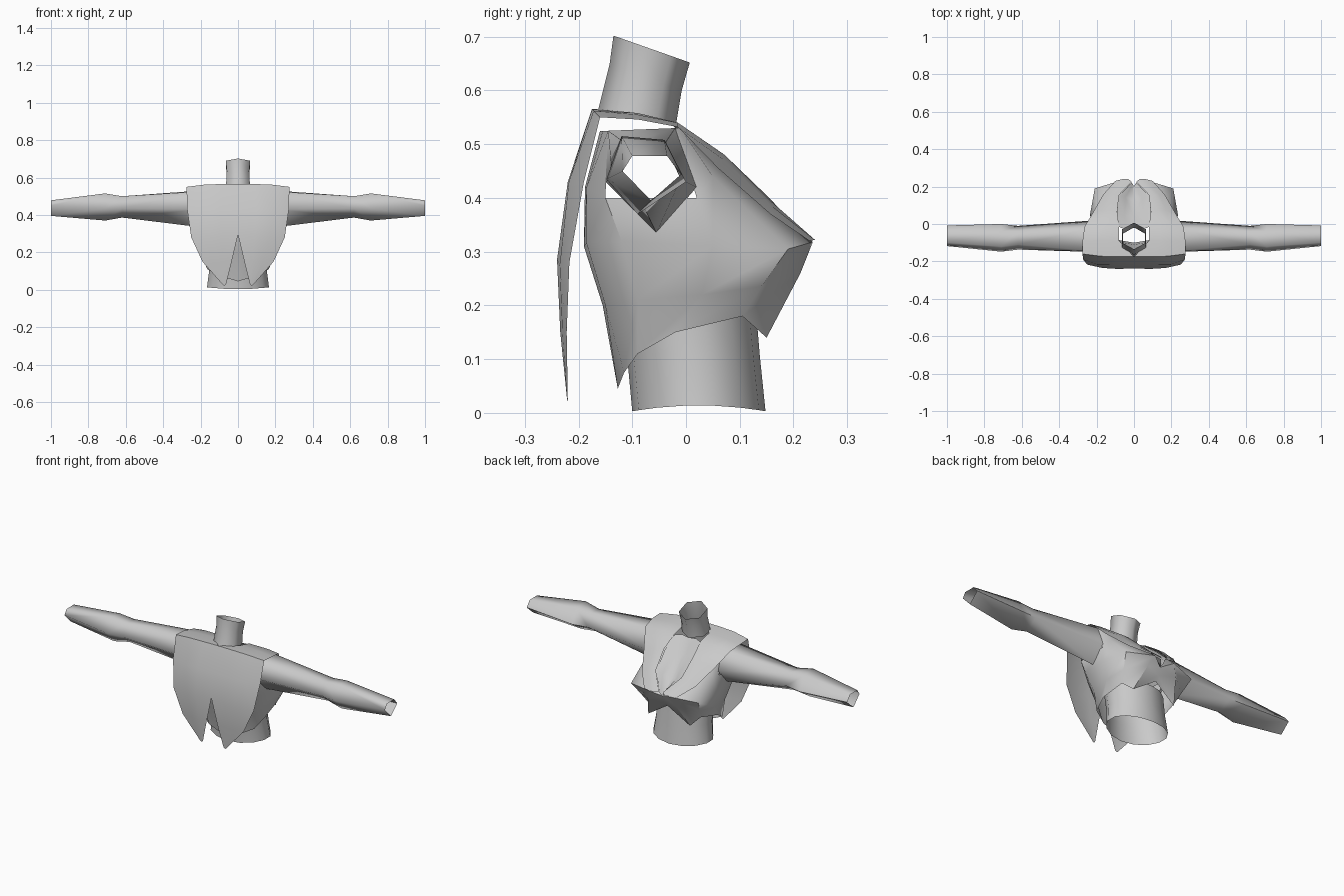
import bpy, bmesh, math

cloth = bpy.data.materials.new("plain_grey")
cloth.diffuse_color = (0.59, 0.59, 0.59, 1)


def finish(name, bm, mirror=False, angle=50):
    bmesh.ops.remove_doubles(bm, verts=bm.verts, dist=0.0005)
    bmesh.ops.recalc_face_normals(bm, faces=bm.faces)
    me = bpy.data.meshes.new(name)
    bm.to_mesh(me)
    bm.free()
    me.materials.append(cloth)
    ob = bpy.data.objects.new(name, me)
    bpy.context.collection.objects.link(ob)
    if mirror:
        m = ob.modifiers.new("mirror", 'MIRROR')
        m.merge_threshold = 0.001
    bpy.ops.object.select_all(action='DESELECT')
    ob.select_set(True)
    bpy.context.view_layer.objects.active = ob
    bpy.ops.object.shade_smooth_by_angle(angle=math.radians(angle))
    return ob


def sheet(name, rows, closed=False, skip=(), mirror=False, angle=50):
    """Skin a list of point rows; closed joins the last column to the first."""
    bm = bmesh.new()
    grid = [[bm.verts.new(p) for p in row] for row in rows]
    n = len(rows[0])
    for r in range(len(rows) - 1):
        for c in range(n if closed else n - 1):
            if (r, c) not in skip:
                d = (c + 1) % n
                bm.faces.new((grid[r][c], grid[r][d], grid[r + 1][d], grid[r + 1][c]))
    return finish(name, bm, mirror, angle)


def ring(n, rx, y0, y1, z0, z1, zside=None):
    """Ellipse from back (y0, z0) to front (y1, z1)."""
    pts = []
    for i in range(n):
        a = 2 * math.pi * i / n
        t = (1 + math.cos(a)) / 2
        z = z0 + (z1 - z0) * t
        if zside is not None:
            z += (zside - (z0 + z1) / 2) * math.sin(a) ** 2
        pts.append((rx * math.sin(a), y0 + (y1 - y0) * t, z))
    return pts


# Jacket: columns run from front centre round to back centre, rows from top to hem
jacket = [
    [(.08, -.01, .53), (.13, -.005, .53), (.20, -.01, .53), (.215, -.02, .53),
     (.215, -.145, .525), (.12, -.155, .525), (0, -.16, .525)],
    [(.09, .06, .465), (.13, .07, .455), (.19, .05, .44), (.22, .02, .40),
     (.215, -.15, .40), (.14, -.185, .42), (0, -.188, .42)],
    [(0, .20, .29), (.06, .236, .318), (.21, .19, .305), (.235, .05, .31),
     (.21, -.12, .32), (.14, -.185, .315), (0, -.19, .31)],
    [(0, .185, .25), (.09, .213, .26), (.185, .14, .235), (.20, .03, .22),
     (.18, -.09, .21), (.12, -.15, .20), (0, -.155, .20)],
    [(0, .165, .225), (.13, .15, .14), (.165, .105, .18), (.18, -.02, .15),
     (.165, -.09, .11), (.10, -.115, .075), (0, -.127, .045)],
]
sheet("jacket", jacket, skip={(0, 3)}, mirror=True)

# Cape: from the lapel tip, over the shoulder and down the split tail
cape = [
    [(.012, .225, .325), (.03, .24, .322), (.06, .24, .322), (.10, .23, .32)],
    [(.08, .155, .40), (.11, .157, .395), (.135, .157, .387), (.165, .157, .37)],
    [(.09, .065, .485), (.13, .072, .48), (.17, .072, .47), (.22, .06, .455)],
    [(.08, -.015, .54), (.14, -.015, .54), (.20, -.015, .54), (.265, -.015, .532)],
    [(.08, -.09, .558), (.14, -.09, .558), (.20, -.09, .555), (.275, -.09, .546)],
    [(0, -.175, .566), (.09, -.175, .565), (.18, -.172, .562), (.275, -.16, .55)],
    [(0, -.22, .43), (.10, -.22, .43), (.19, -.218, .43), (.272, -.19, .43)],
    [(0, -.238, .295), (.09, -.24, .285), (.17, -.235, .275), (.25, -.217, .28)],
    [(.034, -.232, .15), (.08, -.234, .15), (.13, -.23, .15), (.19, -.222, .15)],
    [(.064, -.221, .03), (.068, -.221, .025), (.074, -.221, .022), (.08, -.22, .025)],
]
sheet("cape", cape, mirror=True)

# Bare chest inside the open neckline
chest = [
    [(0, -.02, .54), (.045, -.03, .54), (.08, -.015, .535)],
    [(0, .035, .46), (.05, .045, .468), (.09, .06, .475)],
    [(0, .125, .36), (.045, .145, .385), (.08, .15, .395)],
    [(0, .20, .29), (.008, .215, .305), (.012, .222, .32)],
]
sheet("chest", chest, mirror=True)

# Neck tube with slanted top
sheet("neck", [ring(6, .074, -.165, -.018, .558, .54),
               ring(6, .069, -.142, -.008, .65, .60),
               ring(6, .075, -.135, .007, .702, .652)], closed=True, angle=70)

# Waist tube, open at both ends
sheet("waist", [ring(14, .17, -.10, .148, .003, .003, .014),
                ring(14, .157, -.11, .137, .11, .11),
                ring(14, .155, -.135, .128, .22, .22)], closed=True)

# Five-sided sleeves, open at the wrist, given as (x, [(y, z), ...])
arm = [
    (.205, [(-.055, .335), (.02, .42), (-.02, .53), (-.145, .525), (-.15, .43)]),
    (.62, [(-.08, .386), (-.01, .435), (-.04, .50), (-.11, .50), (-.137, .435)]),
    (.71, [(-.09, .37), (0, .43), (-.04, .508), (-.12, .515), (-.148, .435)]),
    (1.0, [(-.065, .395), (-.008, .445), (-.035, .478), (-.10, .478), (-.118, .45)]),
]
sheet("arm", [[(x, y, z) for y, z in pts] for x, pts in arm],
      closed=True, mirror=True, angle=80)
